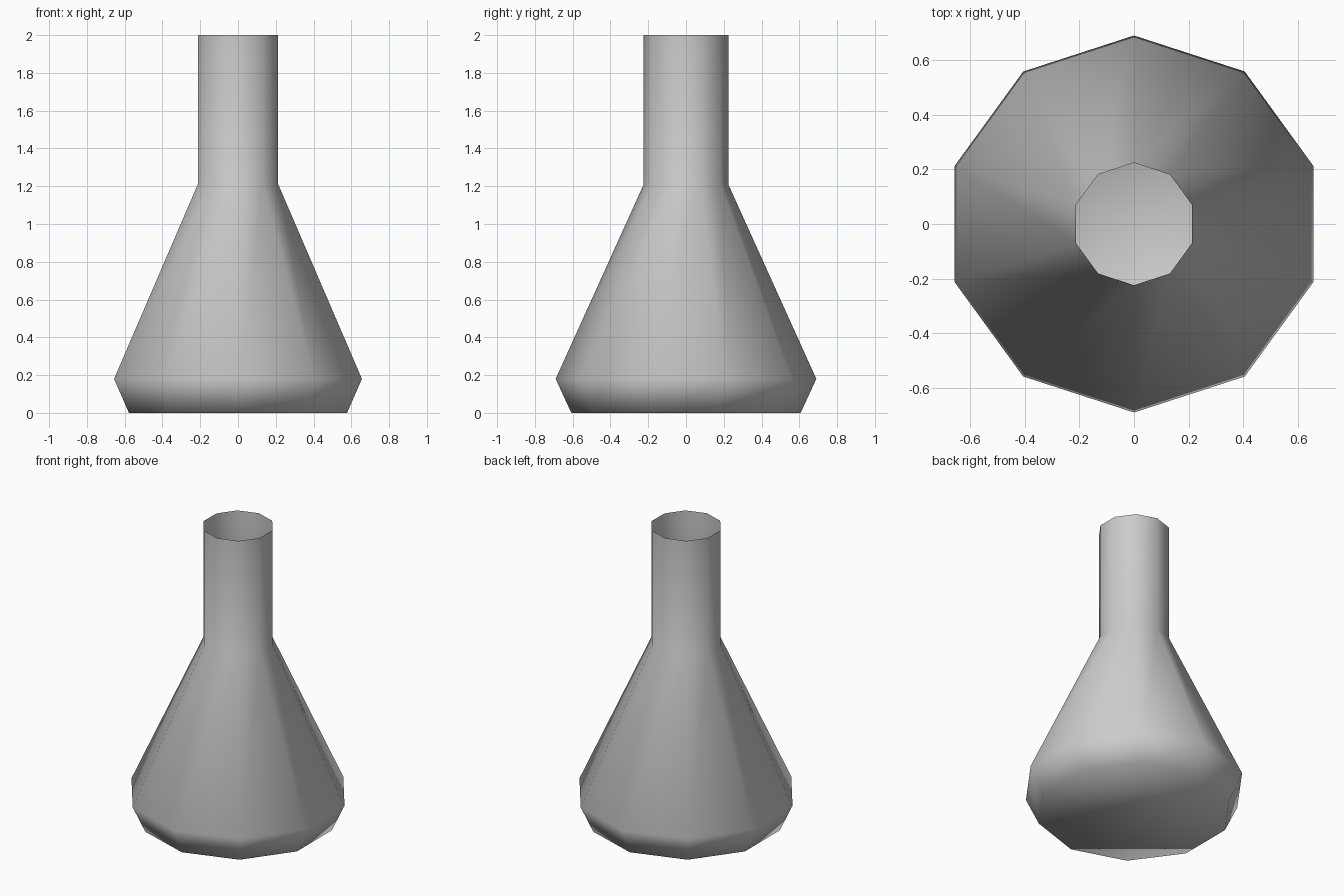
import bpy
import bmesh
from math import cos, sin, pi

cube = bpy.data.objects.get("Cube")
if cube:
    bpy.data.objects.remove(cube, do_unlink=True)

SIDES = 10
# (radius, height) from the floor up to the open mouth
PROFILE = [(0.607, 0.0), (0.69, 0.18), (0.224, 1.21), (0.224, 2.0)]

grey = bpy.data.materials.new("plain grey")
grey.use_nodes = True
colour = (0.6, 0.6, 0.6, 1.0)
grey.diffuse_color = colour
grey.node_tree.nodes["Principled BSDF"].inputs["Base Color"].default_value = colour


def ring(bm, radius, z):
    """Ring of vertices with one corner pointing to the back."""
    angles = [pi / 2 + 2 * pi * i / SIDES for i in range(SIDES)]
    return [bm.verts.new((radius * cos(a), radius * sin(a), z)) for a in angles]


# Thin flask: closed floor, flared foot, cone and open neck
bm = bmesh.new()
rings = [ring(bm, r, z) for r, z in PROFILE]
bm.faces.new(rings[0][::-1])
for low, high in zip(rings, rings[1:]):
    for i in range(SIDES):
        j = (i + 1) % SIDES
        bm.faces.new((low[i], low[j], high[j], high[i]))
for face in bm.faces:
    face.smooth = True

mesh = bpy.data.meshes.new("flask_body")
bm.to_mesh(mesh)
bm.free()
mesh.materials.append(grey)
flask = bpy.data.objects.new("flask_body", mesh)
bpy.context.collection.objects.link(flask)
